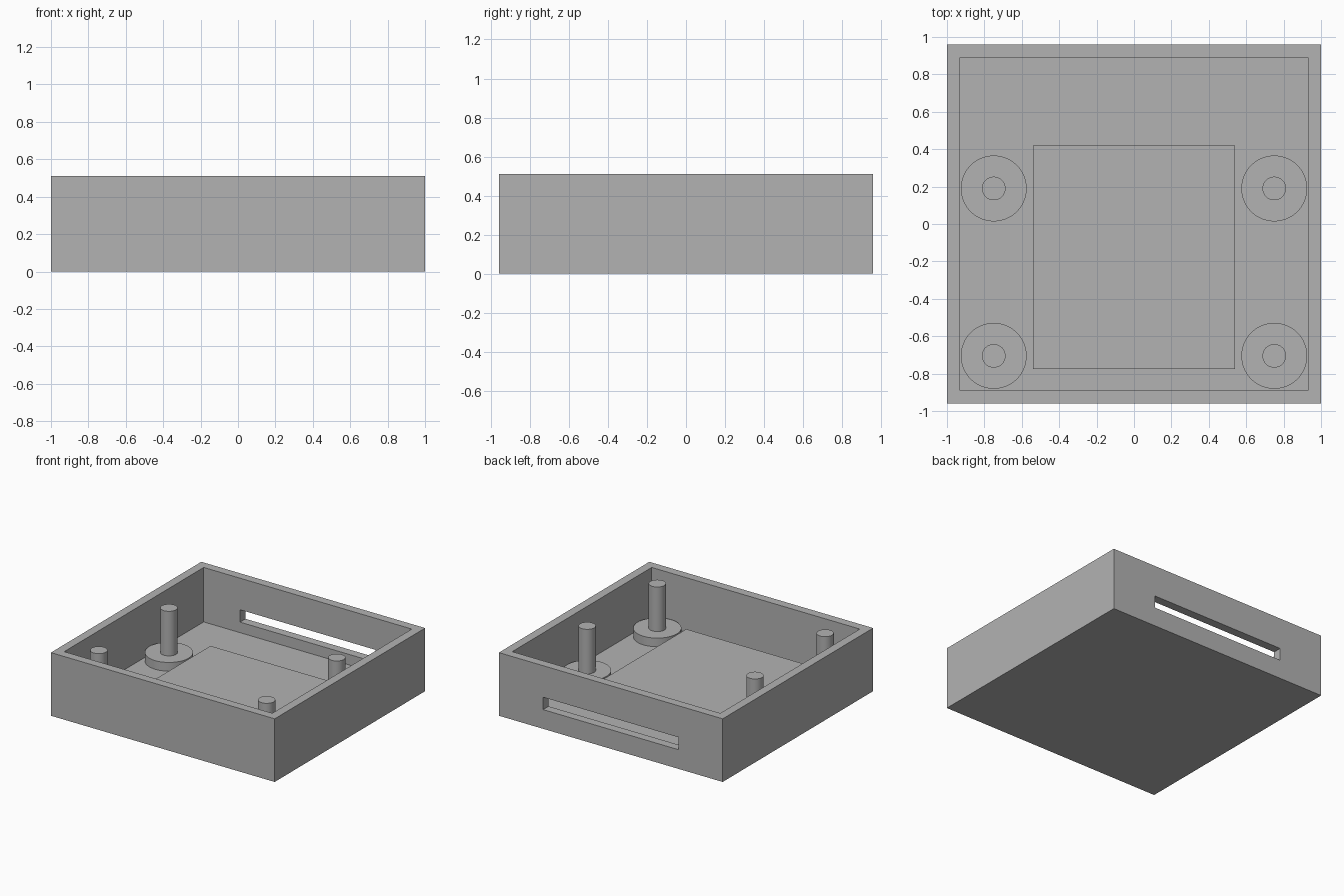
import bpy

if "Cube" in bpy.data.objects:
    bpy.data.objects.remove(bpy.data.objects["Cube"], do_unlink=True)

grey = bpy.data.materials.new("plain grey")
grey.use_nodes = True
COLOUR = (0.45, 0.45, 0.45, 1)
grey.diffuse_color = COLOUR
grey.node_tree.nodes["Principled BSDF"].inputs["Base Color"].default_value = COLOUR


def box(name, x, y, z):
    """Box spanning the given (low, high) ranges."""
    spans = (x, y, z)
    bpy.ops.mesh.primitive_cube_add(size=1, location=[(a + b) / 2 for a, b in spans])
    ob = bpy.context.object
    ob.name = name
    ob.scale = [b - a for a, b in spans]
    bpy.ops.object.transform_apply(location=False, rotation=False, scale=True)
    ob.data.materials.append(grey)
    return ob


def cylinder(name, x, y, radius, low, high):
    bpy.ops.mesh.primitive_cylinder_add(vertices=64, radius=radius, depth=high - low,
                                        location=(x, y, (low + high) / 2))
    ob = bpy.context.object
    ob.name = name
    ob.data.materials.append(grey)
    bpy.ops.object.shade_smooth_by_angle()
    return ob


def cut(target, cutter):
    mod = target.modifiers.new("cut", "BOOLEAN")
    mod.operation = "DIFFERENCE"
    mod.solver = "EXACT"
    mod.object = cutter
    bpy.context.view_layer.objects.active = target
    bpy.ops.object.modifier_apply(modifier=mod.name)
    bpy.data.objects.remove(cutter, do_unlink=True)


FLOOR = 0.07

# Open tray with a cable slot through the back wall
tray = box("tray", (-1, 1), (-0.96, 0.96), (0, 0.51))
cut(tray, box("cavity", (-0.93, 0.93), (-0.89, 0.89), (FLOOR, 0.7)))
cut(tray, box("slot", (-0.605, 0.605), (0.8, 1.1), (0.155, 0.255)))

# Raised pad on the floor
box("floor_pad", (-0.54, 0.54), (-0.775, 0.42), (FLOOR - 0.01, 0.16))

# Four mounting posts, each on a round foot
for side, x in (("right", -0.75), ("left", 0.75)):
    for end, y in (("front", -0.705), ("back", 0.19)):
        cylinder(f"{end}_{side}_foot", x, y, 0.176, FLOOR - 0.01, 0.14)
        cylinder(f"{end}_{side}_post", x, y, 0.063, 0.13, 0.5)
